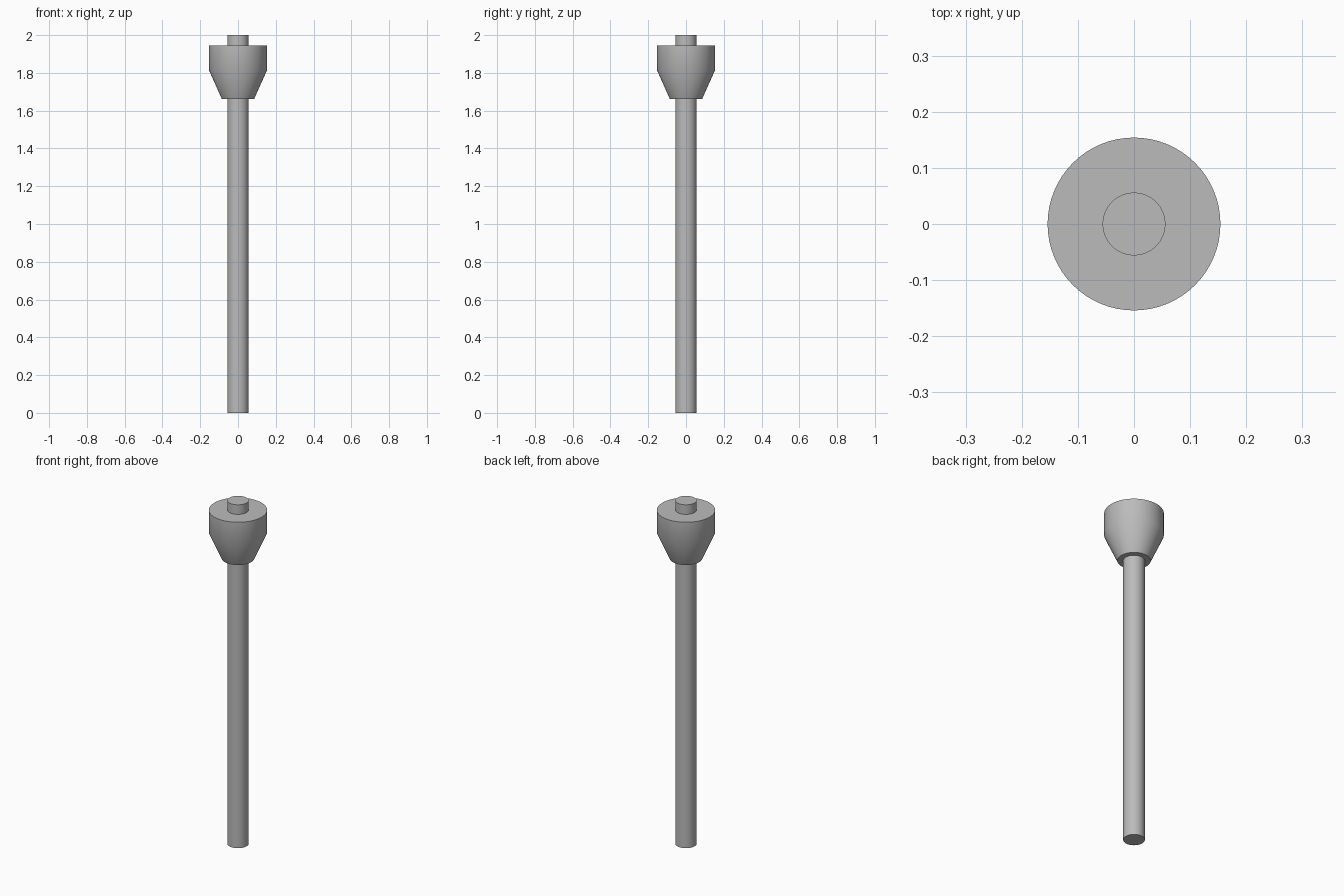
import bpy
import bmesh
import math

cube = bpy.data.objects.get("Cube")
if cube:
    bpy.data.objects.remove(cube, do_unlink=True)

SIDES = 64

grey = bpy.data.materials.new("plain grey")
grey.use_nodes = True
colour = (0.5, 0.5, 0.5, 1)
grey.diffuse_color = colour
grey.node_tree.nodes["Principled BSDF"].inputs["Base Color"].default_value = colour


def lathe(name, profile):
    """Spin a closed (radius, height) profile around the z axis."""
    bm = bmesh.new()
    verts = [bm.verts.new((r, 0, z)) for r, z in profile]
    edges = [bm.edges.new(pair) for pair in zip(verts, verts[1:])]
    bmesh.ops.spin(bm, geom=verts + edges, cent=(0, 0, 0), axis=(0, 0, 1),
                   angle=math.tau, steps=SIDES, use_duplicate=False)
    bmesh.ops.remove_doubles(bm, verts=bm.verts, dist=0.0001)
    bmesh.ops.recalc_face_normals(bm, faces=bm.faces)
    mesh = bpy.data.meshes.new(name)
    bm.to_mesh(mesh)
    bm.free()
    mesh.materials.append(grey)
    obj = bpy.data.objects.new(name, mesh)
    bpy.context.collection.objects.link(obj)
    bpy.ops.object.select_all(action="DESELECT")
    obj.select_set(True)
    bpy.context.view_layer.objects.active = obj
    bpy.ops.object.shade_smooth_by_angle(angle=math.radians(30))
    return obj


# Long straight rod, poking out above the collar
rod_radius = 0.056
lathe("rod", [(0, 0), (rod_radius, 0), (rod_radius, 2), (0, 2)])

# Collar: tapered below, straight above, fitted around the rod
lathe("collar", [(0, 1.663), (0.086, 1.663), (0.154, 1.815),
                 (0.154, 1.944), (0, 1.944)])
